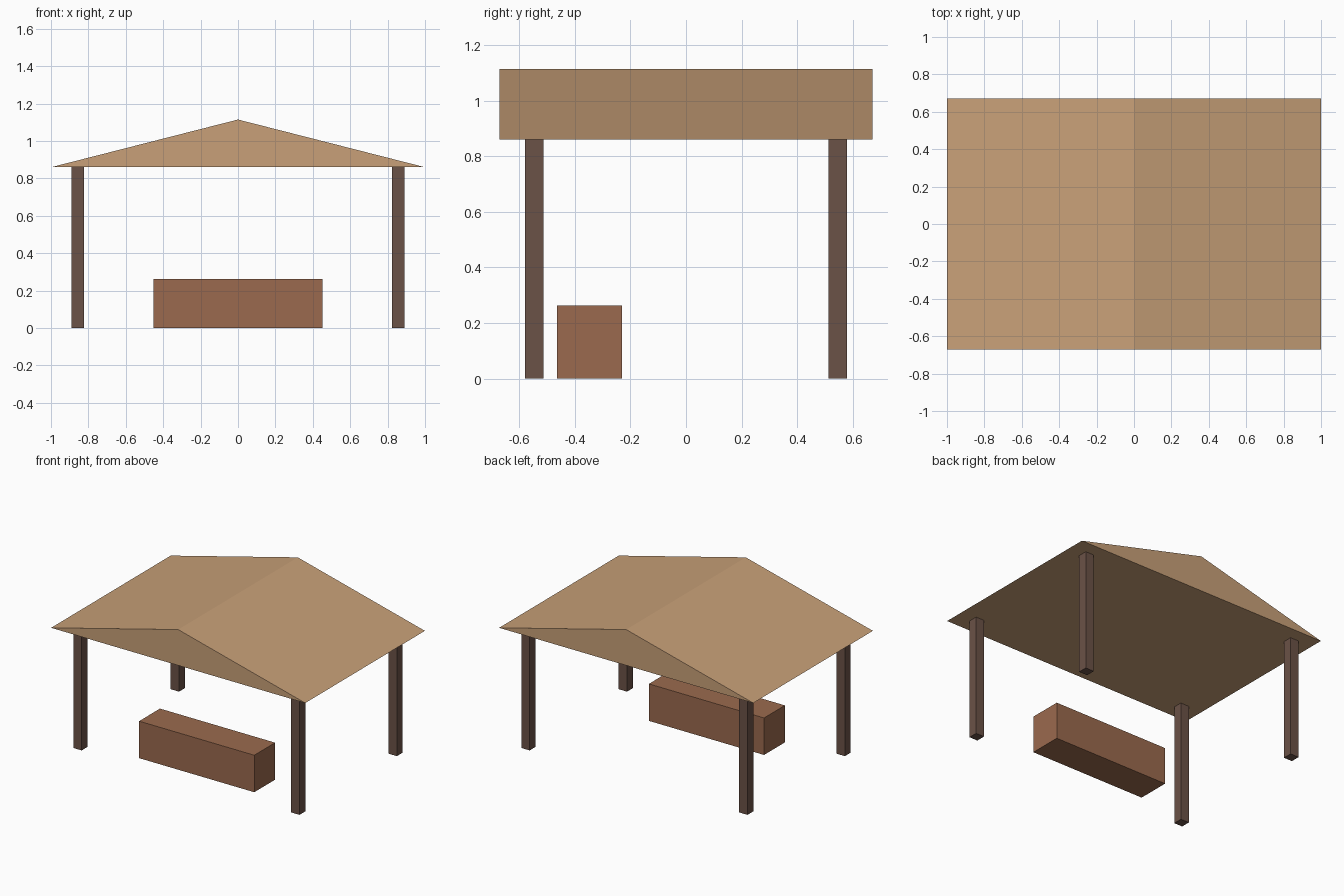
import bpy
import bmesh

cube = bpy.data.objects.get("Cube")
if cube:
    bpy.data.objects.remove(cube, do_unlink=True)


def linear(c):
    c /= 255
    return c / 12.92 if c <= 0.04045 else ((c + 0.055) / 1.055) ** 2.4


def material(name, rgb):
    mat = bpy.data.materials.new(name)
    mat.use_nodes = True
    colour = (*[linear(c) for c in rgb], 1)
    mat.diffuse_color = colour
    mat.node_tree.nodes["Principled BSDF"].inputs["Base Color"].default_value = colour
    return mat


def prism(name, profile, y0, y1, mat):
    """Extrude an XZ profile from y0 to y1."""
    bm = bmesh.new()
    face = bm.faces.new([bm.verts.new((x, y0, z)) for x, z in profile])
    new = bmesh.ops.extrude_face_region(bm, geom=[face])["geom"]
    verts = [v for v in new if isinstance(v, bmesh.types.BMVert)]
    bmesh.ops.translate(bm, verts=verts, vec=(0, y1 - y0, 0))
    bmesh.ops.recalc_face_normals(bm, faces=bm.faces)
    mesh = bpy.data.meshes.new(name)
    bm.to_mesh(mesh)
    bm.free()
    mesh.materials.append(mat)
    obj = bpy.data.objects.new(name, mesh)
    bpy.context.collection.objects.link(obj)
    return obj


def box(name, x0, x1, y0, y1, z0, z1, mat):
    return prism(name, [(x0, z0), (x1, z0), (x1, z1), (x0, z1)], y0, y1, mat)


tan = material("tan roof", (200, 160, 120))
dark_wood = material("dark brown wood", (107, 82, 71))
red_wood = material("reddish brown wood", (155, 106, 78))

EAVES, RIDGE, DEPTH = 0.86, 1.115, 0.672

# Solid gabled roof with its ridge running front to back
prism("roof", [(-1, EAVES), (1, EAVES), (0, RIDGE)], -DEPTH, DEPTH, tan)

# Four square corner posts
HALF = 0.033
for side, x in (("left", 0.857), ("right", -0.857)):
    for end, y in (("front", -0.547), ("back", 0.547)):
        box(f"{end}_{side}_post", x - HALF, x + HALF, y - HALF, y + HALF,
            0, EAVES, dark_wood)

# Solid block counter near the front
box("counter", -0.453, 0.453, -0.464, -0.23, 0, 0.263, red_wood)
